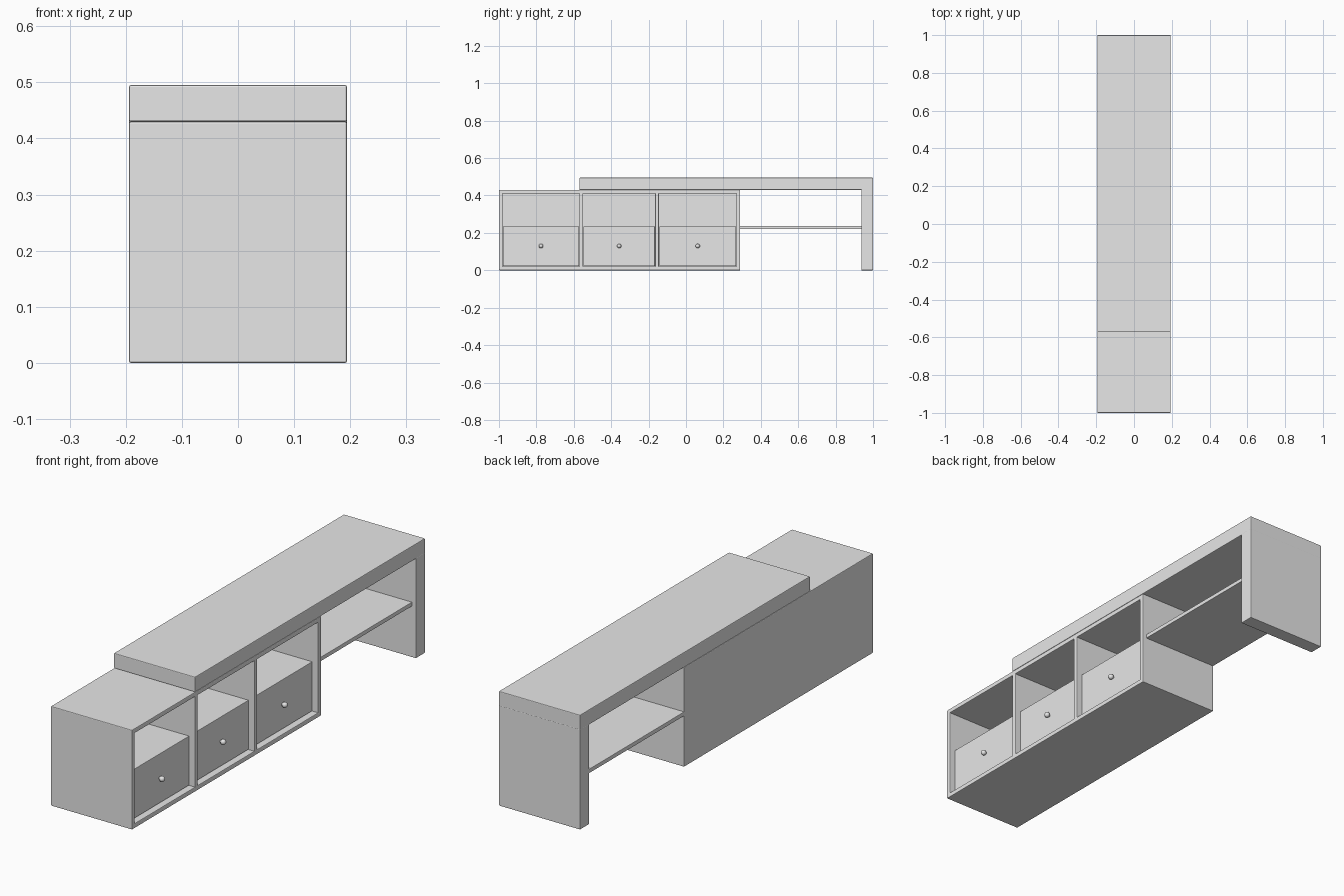
import bpy
import math

cube = bpy.data.objects.get("Cube")
if cube:
    bpy.data.objects.remove(cube, do_unlink=True)

grey = bpy.data.materials.new("light_grey")
grey.use_nodes = True
grey.diffuse_color = (0.8, 0.8, 0.8, 1)
grey.node_tree.nodes["Principled BSDF"].inputs["Base Color"].default_value = (0.8, 0.8, 0.8, 1)


def box(name, x, y, z, bevel=0.003):
    """Box from (min, max) pairs with slightly softened edges."""
    bpy.ops.mesh.primitive_cube_add(size=1, location=[sum(r) / 2 for r in (x, y, z)])
    ob = bpy.context.object
    ob.name = name
    ob.scale = [r[1] - r[0] for r in (x, y, z)]
    bpy.ops.object.transform_apply(location=False, rotation=False, scale=True)
    ob.data.materials.append(grey)
    if bevel:
        mod = ob.modifiers.new("soft_edges", "BEVEL")
        mod.width = bevel
        mod.segments = 2
    return ob


def knob(index, x, y, z):
    """Round pull on a short stem."""
    bpy.ops.mesh.primitive_cylinder_add(vertices=12, radius=0.006, depth=0.016,
                                        location=(x + 0.004, y, z),
                                        rotation=(0, math.pi / 2, 0))
    stem = bpy.context.object
    stem.name = f"knob_stem_{index}"
    bpy.ops.mesh.primitive_uv_sphere_add(segments=12, ring_count=8, radius=0.012,
                                         location=(x + 0.012, y, z))
    ball = bpy.context.object
    ball.name = f"knob_{index}"
    for ob in (stem, ball):
        ob.data.materials.append(grey)
        bpy.context.view_layer.objects.active = ob
        ob.select_set(True)
        bpy.ops.object.shade_smooth_by_angle()


W = 0.194          # half depth of the unit
T = 0.02           # panel thickness
H = 0.43           # cabinet height
FRONT = 0.168      # recessed drawer face
full = (-W, W)

# Cabinet carcass, open towards +x
box("cabinet_bottom", full, (-1, 0.29), (0, T))
box("cabinet_top", full, (-1, 0.29), (H - T, H))
box("cabinet_back", (-W, -W + T), (-1, 0.29), (0, H))

# Upright panels
uprights = [(-1, -0.98), (-0.57, -0.55), (-0.165, -0.145), (0.27, 0.29)]
for i, y in enumerate(uprights):
    box(f"cabinet_upright_{i + 1}", full, y, (0, H))

# Drawers in the lower half of each bay
for i in range(3):
    y0, y1 = uprights[i][1], uprights[i + 1][0]
    box(f"drawer_{i + 1}", (-W + T, FRONT), (y0 + 0.002, y1 - 0.002), (T + 0.002, 0.235), 0.002)
    knob(i + 1, FRONT, (y0 + y1) / 2, 0.13)

# Sliding bridge: long top, end leg and connecting shelf
box("bridge_top", full, (-0.57, 1), (H, 0.495))
box("bridge_leg", full, (0.937, 1), (0, H + 0.005))
box("open_shelf", (-W, 0.175), (0.285, 0.94), (0.22, 0.238), 0.002)
